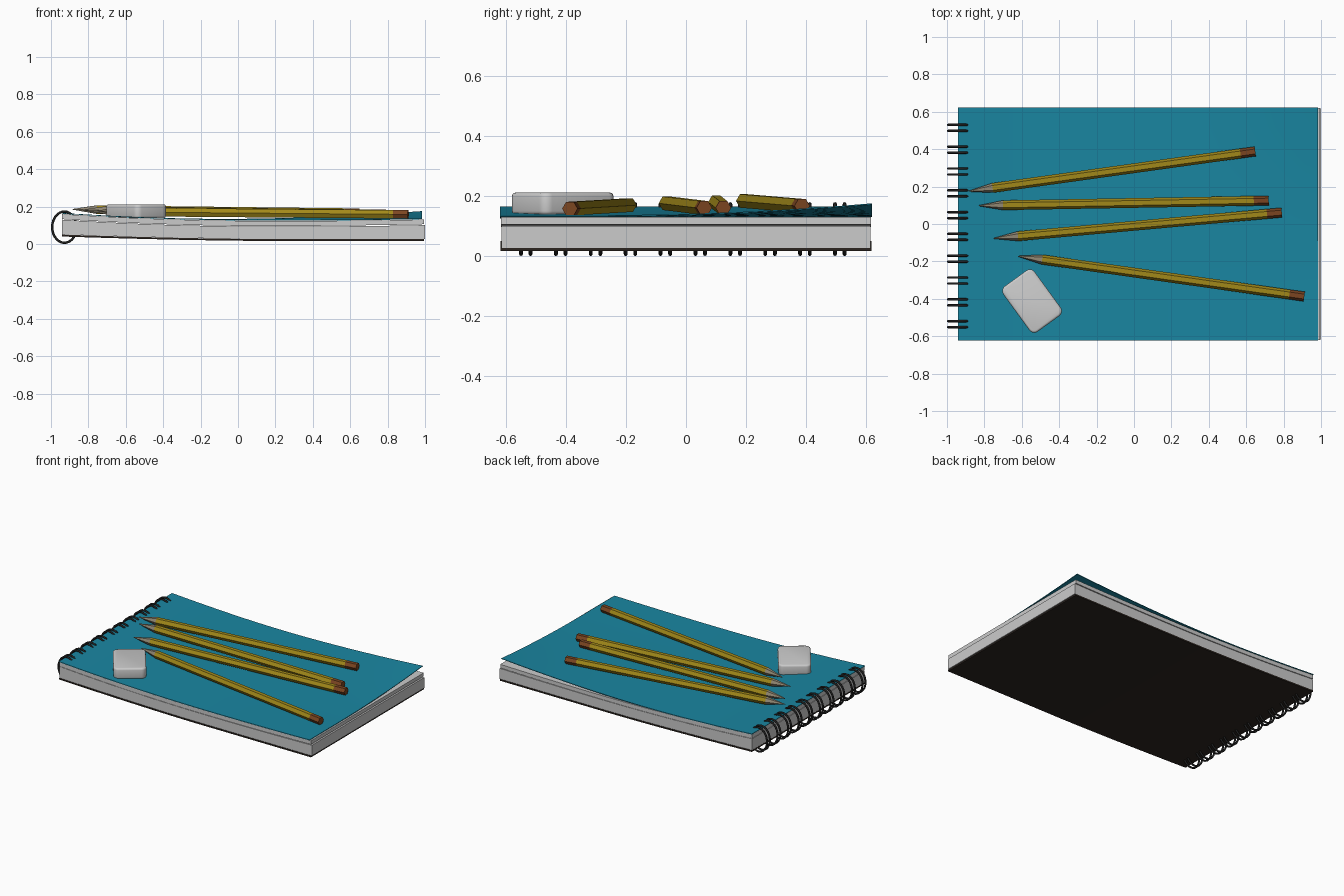
import bpy, bmesh, math
from mathutils import Vector, Matrix

if "Cube" in bpy.data.objects:
    bpy.data.objects.remove(bpy.data.objects["Cube"])


def material(name, rgb):
    m = bpy.data.materials.new(name)
    m.diffuse_color = (*rgb, 1)
    m.use_nodes = True
    m.node_tree.nodes["Principled BSDF"].inputs["Base Color"].default_value = m.diffuse_color
    return m


TEAL = material("teal_card", (0.01, 0.24, 0.36))
DARK = material("dark_card", (0.025, 0.018, 0.014))
WIRE = material("black_wire", (0.015, 0.015, 0.015))
YELLOW = material("yellow_paint", (0.36, 0.25, 0.01))
BROWN = material("brown_end", (0.2, 0.06, 0.015))
WOOD = material("pencil_point", (0.28, 0.24, 0.17))


def finish(bm, name, mats=(), angle=None):
    bmesh.ops.recalc_face_normals(bm, faces=bm.faces)
    me = bpy.data.meshes.new(name)
    bm.to_mesh(me)
    bm.free()
    ob = bpy.data.objects.new(name, me)
    bpy.context.collection.objects.link(ob)
    for m in mats:
        me.materials.append(m)
    if angle:
        bpy.context.view_layer.objects.active = ob
        ob.select_set(True)
        bpy.ops.object.shade_smooth_by_angle(angle=math.radians(angle))
        ob.select_set(False)
    return ob


# Height profiles of the bent notebook
def base_z(x, y):
    return 0.017 + 0.023 * max(0, (0.1 - x) / 1.04) ** 1.5


def stack_z(x, y):
    t = x - 0.2
    return 0.123 + (0.037 * (t / 1.14) ** 2 if t < 0 else 0.008 * (t / 0.8) ** 2)


def cover_z(x, y):
    lift = max(0, (x + 0.5) / 1.5) ** 2 * max(0, (y + 0.3) / 0.92) ** 2
    return stack_z(x, y) + 0.002 + 0.040 * lift


def slab(name, x0, x1, half_y, low, high, mats=(), nx=28, ny=12):
    """Closed sheet between two height functions."""
    bm = bmesh.new()
    bmesh.ops.create_grid(bm, x_segments=nx, y_segments=ny, size=1)
    for v in bm.verts:
        v.co.x = x0 + (v.co.x + 1) / 2 * (x1 - x0)
        v.co.y *= half_y
        v.co.z = low(v.co.x, v.co.y)
    r = bmesh.ops.extrude_face_region(bm, geom=bm.faces[:], use_keep_orig=True)
    for v in r["geom"]:
        if isinstance(v, bmesh.types.BMVert):
            v.co.z = high(v.co.x, v.co.y)
    return finish(bm, name, mats, 35)


# Notebook: back cover, two page blocks, front cover
slab("back_cover", -0.94, 0.995, 0.62, base_z,
     lambda x, y: base_z(x, y) + 0.010, [DARK])
slab("lower_pages", -0.94, 1.0, 0.617,
     lambda x, y: base_z(x, y) + 0.0105, lambda x, y: stack_z(x, y) - 0.030)
slab("upper_pages", -0.94, 0.994, 0.619,
     lambda x, y: stack_z(x, y) - 0.027 + 0.002 * max(0, x), stack_z)
slab("front_cover", -0.942, 0.985, 0.622, cover_z,
     lambda x, y: cover_z(x, y) + 0.004, [TEAL])


# Binding: ten pairs of wire rings
def add_ring(bm, y, n=28, k=8, r=0.0065):
    loops = []
    for i in range(n):
        a = 2 * math.pi * i / n
        c, s = math.cos(a), math.sin(a)
        ring = []
        for j in range(k):
            b = 2 * math.pi * j / k
            d = r * math.cos(b)
            ring.append(bm.verts.new((-0.928 + (0.0655 + d) * c, y + r * math.sin(b),
                                      0.09 + (0.0835 + d) * s)))
        loops.append(ring)
    for i in range(n):
        p, q = loops[i], loops[(i + 1) % n]
        for j in range(k):
            m = (j + 1) % k
            bm.faces.new((p[j], q[j], q[m], p[m]))


bm = bmesh.new()
for i in range(10):
    for side in (-0.016, 0.016):
        add_ring(bm, 0.514 - i * 0.1166 + side)
finish(bm, "binding_rings", [WIRE], 60)


# Pencils: hexagonal body, pointed tip, coloured end band
def pencil(name, tip, end):
    a = Vector((*tip, cover_z(*tip) + 0.027))
    b = Vector((*end, cover_z(*end) + 0.027))
    d = (b - a).normalized()
    side = Vector((-d.y, d.x, 0)).normalized()
    up = d.cross(side)
    length = (b - a).length
    bm = bmesh.new()
    stations = [(0, 0.002), (0.13, 0.026), (length - 0.08, 0.026), (length, 0.026)]
    rings = []
    for dist, r in stations:
        rings.append([bm.verts.new(a + d * dist + side * r * math.cos(k * math.pi / 3)
                                   + up * r * math.sin(k * math.pi / 3)) for k in range(6)])
    for s, mat in enumerate((2, 0, 1)):
        for k in range(6):
            m = (k + 1) % 6
            f = bm.faces.new((rings[s][k], rings[s][m], rings[s + 1][m], rings[s + 1][k]))
            f.material_index = mat
    bm.faces.new(rings[0]).material_index = 2
    bm.faces.new(rings[-1]).material_index = 1
    finish(bm, name, [YELLOW, BROWN, WOOD])


for i, (tip, end) in enumerate([((-0.885, 0.175), (0.648, 0.388)),
                                ((-0.83, 0.098), (0.72, 0.125)),
                                ((-0.75, -0.077), (0.79, 0.061)),
                                ((-0.62, -0.172), (0.91, -0.388))]):
    pencil(f"pencil_{i + 1}", tip, end)

# Eraser: rounded block with softened edges
bm = bmesh.new()
bmesh.ops.create_cube(bm, size=1)
bmesh.ops.scale(bm, vec=(0.207, 0.3, 0.074), verts=bm.verts)
upright = [e for e in bm.edges if abs(e.verts[0].co.z - e.verts[1].co.z) > 0.01]
bmesh.ops.bevel(bm, geom=upright, offset=0.032, segments=5, profile=0.5, affect='EDGES')
rims = [e for e in bm.edges if abs(e.verts[0].co.z - e.verts[1].co.z) < 0.001]
bmesh.ops.bevel(bm, geom=rims, offset=0.012, segments=3, profile=0.5, affect='EDGES')
bmesh.ops.transform(bm, verts=bm.verts, matrix=Matrix.Translation((-0.545, -0.412, 0.175))
                    @ Matrix.Rotation(math.radians(36), 4, 'Z'))
finish(bm, "eraser", (), 40)
